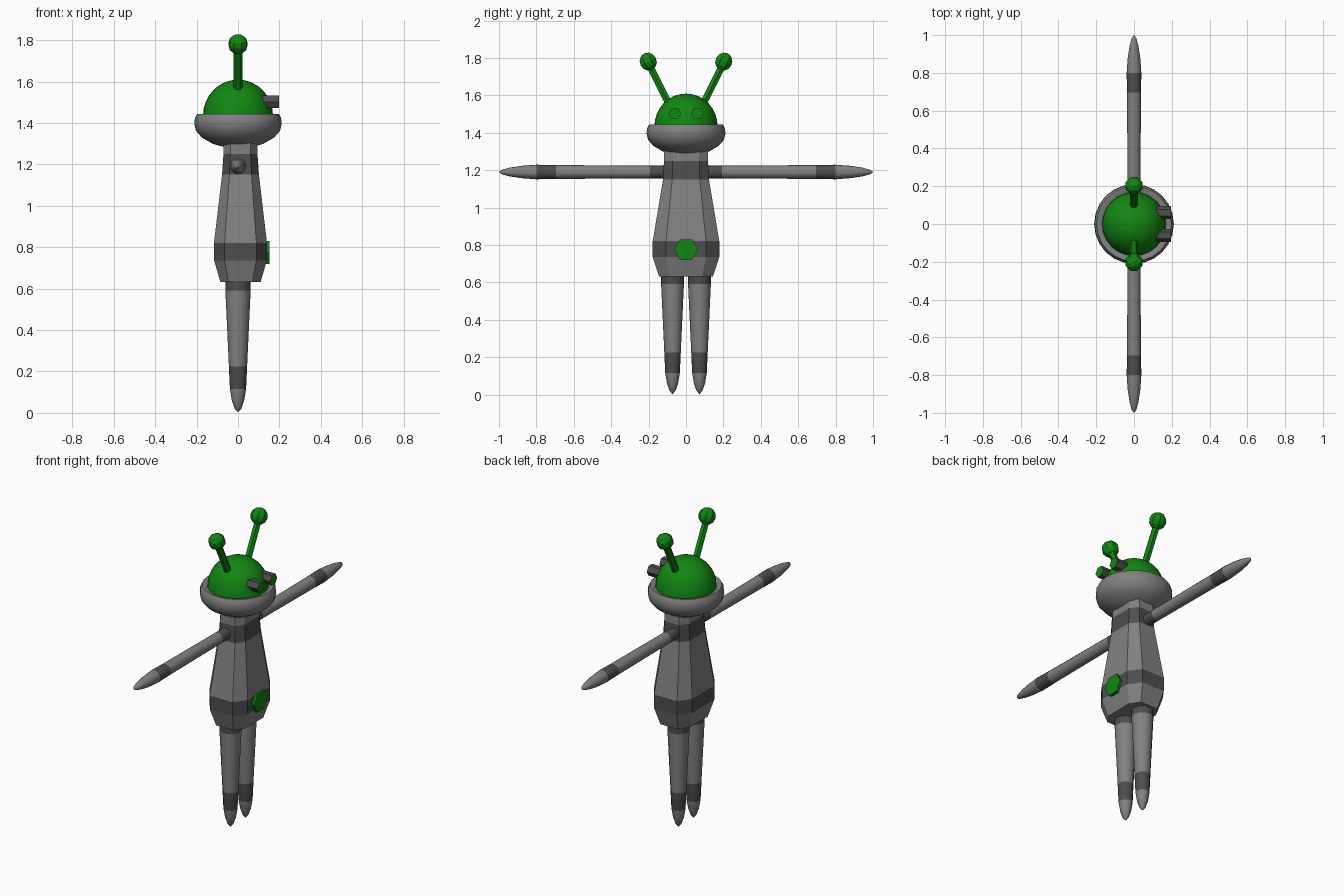
import bpy, bmesh, math
from mathutils import Vector, Matrix

if "Cube" in bpy.data.objects:
    bpy.data.objects.remove(bpy.data.objects["Cube"])


def material(name, rgb):
    m = bpy.data.materials.new(name)
    m.diffuse_color = (*rgb, 1)
    m.use_nodes = True
    m.node_tree.nodes["Principled BSDF"].inputs["Base Color"].default_value = m.diffuse_color
    return m


LIGHT = material("light grey suit", (0.22, 0.22, 0.225))
DARK = material("dark grey trim", (0.075, 0.075, 0.075))
GREEN = material("green", (0.006, 0.24, 0.006))


def finish(name, bm, mats, smooth=None):
    bmesh.ops.recalc_face_normals(bm, faces=bm.faces[:])
    me = bpy.data.meshes.new(name)
    bm.to_mesh(me)
    bm.free()
    for m in mats:
        me.materials.append(m)
    ob = bpy.data.objects.new(name, me)
    bpy.context.collection.objects.link(ob)
    if smooth:
        bpy.ops.object.select_all(action='DESELECT')
        bpy.context.view_layer.objects.active = ob
        ob.select_set(True)
        bpy.ops.object.shade_smooth_by_angle(angle=math.radians(smooth))
    return ob


def loft(name, rings, mats, dark_spans=(), smooth=None, matrix=None):
    """Skin closed rings of points; spans listed in dark_spans get slot 1."""
    bm = bmesh.new()
    loops = [[bm.verts.new(p) for p in ring] for ring in rings]
    n = len(loops[0])
    for i in range(len(loops) - 1):
        a, b = loops[i], loops[i + 1]
        for j in range(n):
            k = (j + 1) % n
            f = bm.faces.new((a[j], a[k], b[k], b[j]))
            f.material_index = 1 if i in dark_spans else 0
    bm.faces.new(loops[0])
    bm.faces.new(loops[-1])
    bmesh.ops.remove_doubles(bm, verts=bm.verts[:], dist=0.0002)
    if matrix:
        bm.transform(matrix)
    return finish(name, bm, mats, smooth)


def circle(r, z, n, turn=0.0):
    r = max(r, 0.0005)
    return [(r * math.cos(turn + math.tau * i / n), r * math.sin(turn + math.tau * i / n), z)
            for i in range(n)]


def octagon(z, a, b, cx=0.012, k=0.6):
    pts = [(a, -b * k), (a, b * k), (a * k, b), (-a * k, b),
           (-a, b * k), (-a, -b * k), (-a * k, -b), (a * k, -b)]
    return [(cx + x, y, z) for x, y in pts]


def prism(name, start, end, r, mat, sides=6, cap=None):
    """Six-sided bar between two points, optionally with a coloured end."""
    start, end = Vector(start), Vector(end)
    d = end - start
    m = Matrix.Translation(start) @ d.to_track_quat('Z', 'Y').to_matrix().to_4x4()
    if abs(d.normalized().x) > 0.99:      # corners point along y
        m = Matrix.Translation(start) @ Matrix(((0, 0, 1), (1, 0, 0), (0, 1, 0))).to_4x4()
    ob = loft(name, [circle(r, 0, sides), circle(r, d.length, sides)],
              [mat, cap or mat], matrix=m)
    if cap:
        max(ob.data.polygons, key=lambda f: f.center.x).material_index = 1
    return ob


# torso with belt and chest band
loft("torso", [octagon(0.632, 0.097, 0.144), octagon(0.735, 0.127, 0.178),
               octagon(0.82, 0.128, 0.178), octagon(1.15, 0.089, 0.123),
               octagon(1.25, 0.082, 0.118), octagon(1.32, 0.08, 0.116)],
     [LIGHT, DARK], dark_spans=(1, 3))
prism("belt_buckle", (0.12, 0, 0.775), (0.153, 0, 0.775), 0.064, GREEN)

# collar and domed head
collar = [(0.07, 1.285), (0.12, 1.298), (0.175, 1.33), (0.203, 1.362), (0.211, 1.395),
          (0.208, 1.425), (0.198, 1.443), (0.185, 1.443), (0.165, 1.432)]
loft("collar", [circle(r, z, 24) for r, z in collar], [LIGHT], smooth=40)
dome = [(0.169 * math.cos(t), 1.435 + 0.174 * math.sin(t))
        for t in (math.pi / 2 * i / 8 for i in range(9))]
loft("head_dome", [circle(r, z, 24) for r, z in dome], [GREEN], smooth=40)

# legs, arms, eyes and antennae on both sides
leg = [(0, 0.003), (0.016, 0.02), (0.03, 0.06), (0.039, 0.115), (0.044, 0.225),
       (0.061, 0.59), (0.062, 0.66)]
arm = [(0.035, 0.07), (0.034, 0.192), (0.037, 0.695), (0.039, 0.80),
       (0.033, 0.88), (0.023, 0.945), (0.012, 0.985), (0, 1.0)]
for s, side in ((-1, "right"), (1, "left")):
    loft(side + "_leg", [circle(r, z, 12) for r, z in leg], [LIGHT, DARK],
         dark_spans=(3, 5), smooth=40, matrix=Matrix.Translation((0, s * 0.072, 0)))
    loft(side + "_arm", [circle(r, z, 12) for r, z in arm], [LIGHT, DARK],
         dark_spans=(0, 2), smooth=40,
         matrix=Matrix.Translation((0, 0, 1.19)) @ Matrix.Rotation(-s * math.pi / 2, 4, 'X'))
    prism(side + "_eye", (0.10, s * 0.06, 1.502), (0.197, s * 0.06, 1.502), 0.034,
          DARK, cap=GREEN)
    prism(side + "_antenna_stalk", (0, s * 0.095, 1.56), (0, s * 0.2, 1.77), 0.021, GREEN)
    bm = bmesh.new()
    bmesh.ops.create_uvsphere(bm, u_segments=8, v_segments=6, radius=0.049)
    bm.transform(Matrix.Translation((0, s * 0.202, 1.78))
                 @ Matrix.Rotation(-s * math.radians(26), 4, 'X')
                 @ Matrix.Rotation(math.pi / 8, 4, 'Z'))
    finish(side + "_antenna_tip", bm, [GREEN])
